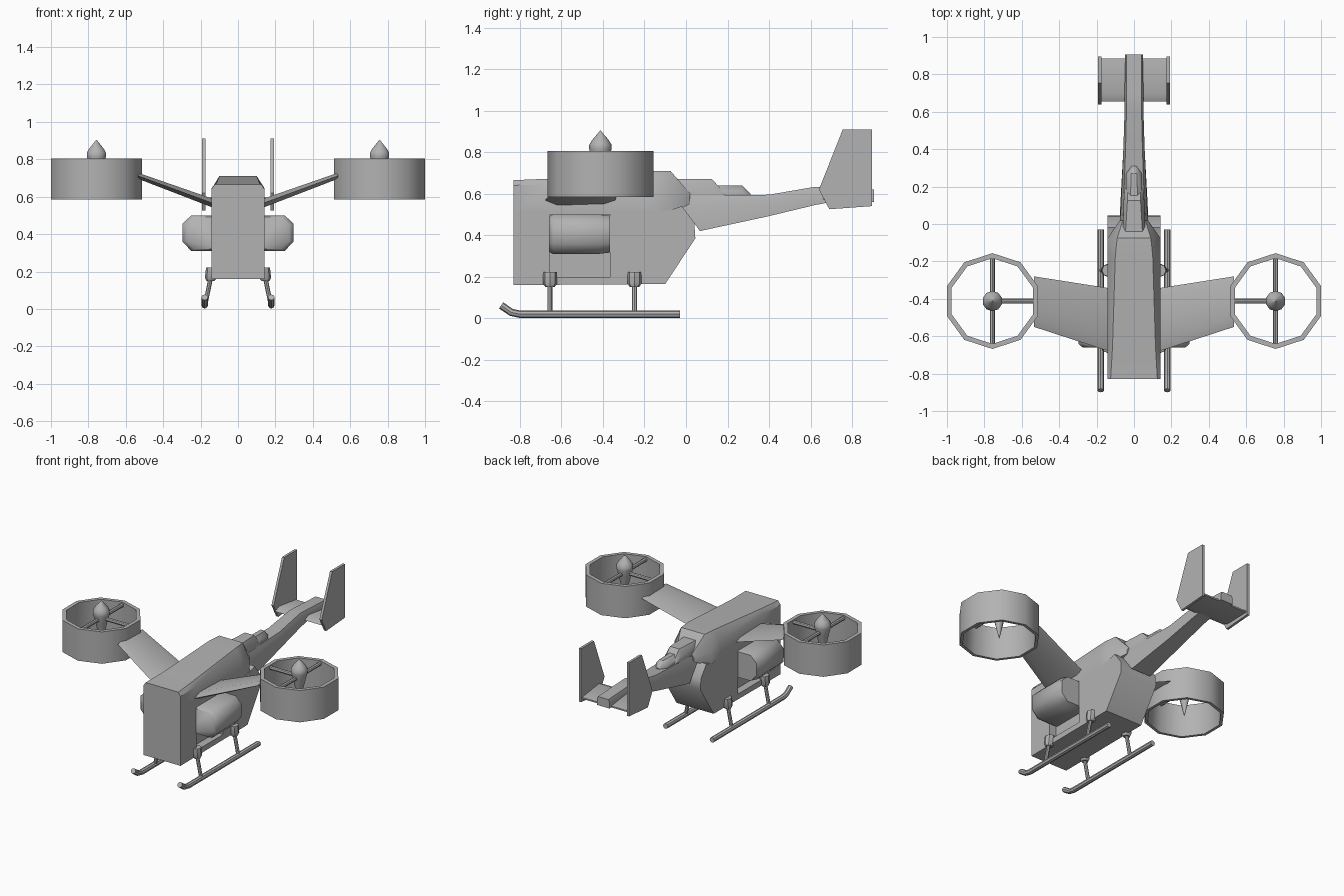
import bpy, bmesh, math
from mathutils import Vector

if "Cube" in bpy.data.objects:
    bpy.data.objects.remove(bpy.data.objects["Cube"])

grey = bpy.data.materials.new("plain_grey")
grey.diffuse_color = (0.45, 0.45, 0.45, 1)
grey.use_nodes = True
grey.node_tree.nodes["Principled BSDF"].inputs["Base Color"].default_value = grey.diffuse_color


def loft(name, rings, mirror=False, wrap=False, angle=40):
    """Skin a list of equal-length rings; cap the ends unless wrapped."""
    bm = bmesh.new()
    vs = [[bm.verts.new(p) for p in r] for r in rings]
    n = len(rings[0])
    for a, b in zip(vs, vs[1:] + ([vs[0]] if wrap else [])):
        for i in range(n):
            bm.faces.new((a[i], a[(i + 1) % n], b[(i + 1) % n], b[i]))
    if not wrap:
        bm.faces.new(vs[0])
        bm.faces.new(vs[-1])
    bmesh.ops.recalc_face_normals(bm, faces=bm.faces)
    me = bpy.data.meshes.new(name)
    bm.to_mesh(me)
    bm.free()
    me.materials.append(grey)
    ob = bpy.data.objects.new(name, me)
    bpy.context.collection.objects.link(ob)
    bpy.ops.object.select_all(action='DESELECT')
    ob.select_set(True)
    bpy.context.view_layer.objects.active = ob
    bpy.ops.object.shade_smooth_by_angle(angle=math.radians(angle))
    if mirror:
        m = ob.modifiers.new("mirror", 'MIRROR')
        m.use_clip = False
        m.use_mirror_merge = False
    return ob


def prism(name, profile, x0, x1, **kw):
    """Side profile (y, z) extruded across x."""
    return loft(name, [[(x, y, z) for y, z in profile] for x in (x0, x1)], **kw)


def rect(y0, y1, z0, z1):
    return [(y0, z0), (y1, z0), (y1, z1), (y0, z1)]


def disc(c, r, z, n=10):
    """Horizontal ring with a vertex on the y axis."""
    return [(c[0] + r * math.sin(2 * math.pi * i / n),
             c[1] + r * math.cos(2 * math.pi * i / n), z) for i in range(n)]


def tube(name, path, r, n=8, **kw):
    pts = [Vector(p) for p in path]
    rings = []
    for i, p in enumerate(pts):
        d = (pts[min(i + 1, len(pts) - 1)] - pts[max(i - 1, 0)]).normalized()
        u = d.cross(Vector((0, 0, 1) if abs(d.z) < 0.8 else (0, 1, 0))).normalized()
        v = d.cross(u)
        rings.append([p + r * (u * math.cos(2 * math.pi * k / n) +
                               v * math.sin(2 * math.pi * k / n)) for k in range(n)])
    return loft(name, rings, **kw)


def section(y, hw, zb, zs, zt, tw):
    """Six-sided body section with chamfered top."""
    return [(-hw, y, zb), (hw, y, zb), (hw, y, zs), (tw, y, zt), (-tw, y, zt), (-hw, y, zs)]


# Lower fuselage with side recesses
body = prism("fuselage", [(-.83, .16), (-.83, .52), (-.08, .52), (-.02, .54),
                          (.04, .46), (.045, .385), (-.10, .165)], -.142, .142)
cutter = prism("recess_cutter", rect(-.655, -.365, .20, .50), .09, .3, mirror=True)
cutter.hide_render = True
cutter.display_type = 'WIRE'
cut = body.modifiers.new("recess", 'BOOLEAN')
cut.operation = 'DIFFERENCE'
cut.solver = 'EXACT'
cut.object = cutter

# Upper cowl narrowing toward the tail
loft("upper_cowl", [section(-.83, .142, .51, .64, .665, .125),
                    section(-.66, .142, .51, .645, .672, .115),
                    section(-.17, .142, .505, .64, .71, .10),
                    section(-.075, .141, .505, .60, .71, .09),
                    section(.02, .075, .55, .575, .60, .06)])

# Tail boom, slanted at its front end
loft("tail_boom", [
    [(-.075, .067, .42), (.075, .067, .42), (.075, -.02, .54), (.06, -.01, .59),
     (-.06, -.01, .59), (-.075, -.02, .54)],
    section(.40, .057, .492, .56, .595, .045),
    section(.62, .05, .545, .60, .633, .04),
    section(.70, .05, .56, .60, .63, .04),
    section(.905, .048, .56, .60, .62, .04)])

# Engine fairing and exhaust on top of the boom
loft("engine_fairing", [section(-.04, .06, .58, .64, .67, .045),
                        section(.125, .055, .58, .63, .67, .035),
                        section(.19, .05, .58, .59, .60, .035)])
loft("exhaust", [section(.12, .045, .59, .61, .64, .02),
                 section(.27, .042, .59, .61, .64, .015),
                 section(.31, .012, .59, .595, .60, .006)])

# Tail plane and fins
prism("tail_plane", [(.655, .575), (.70, .595), (.885, .57), (.885, .56), (.70, .555)], -.18, .18)
prism("tail_fin", [(.755, .91), (.895, .91), (.895, .54), (.69, .525), (.64, .62)],
      .175, .192, mirror=True)

# Wings rising to the ducts
loft("wing", [[(x, y0, z), (x, y0 + .06, z + t), (x, y1 - .05, z + t * .7),
               (x, y1, z), (x, y1 - .05, z - t * .7), (x, y0 + .06, z - t)]
              for x, y0, y1, z, t in ((.12, -.685, -.345, .56, .024),
                                      (.535, -.55, -.28, .712, .016))], mirror=True)

# Rotor ducts, hubs and struts
C = (.757, -.412)
loft("rotor_duct", [disc(C, .256, .585), disc(C, .256, .805),
                    disc(C, .229, .805), disc(C, .236, .585)], mirror=True, wrap=True)
loft("rotor_hub", [disc(C, .002, .60), disc(C, .042, .77), disc(C, .054, .815),
                   disc(C, .054, .835), disc(C, .04, .858), disc(C, .002, .903)], mirror=True)
for name, dx, dy in (("strut_inner", -.235, 0), ("strut_rear", 0, .24), ("strut_front", 0, -.24)):
    tube("rotor_" + name, [(C[0], C[1], .785), (C[0] + dx, C[1] + dy, .785)], .013, mirror=True)

# Side pods sitting in the recesses
def pod_ring(y, s):
    shape = [(.08, .095), (.25, .095), (.297, .05), (.297, -.045), (.25, -.095), (.08, -.095)]
    return [(.08 + (x - .08) * s, y, .405 + z * s) for x, z in shape]

loft("side_pod", [pod_ring(-.66, .9), pod_ring(-.64, 1), pod_ring(-.42, 1), pod_ring(-.365, .93)],
     mirror=True, angle=50)

# Landing skids, legs and leg mounts
tube("skid", [(.178, -.03, .02), (.178, -.80, .02), (.178, -.84, .028), (.178, -.89, .062)],
     .018, mirror=True)
for name, y in (("front", -.655), ("rear", -.248)):
    tube(name + "_leg", [(.145, y, .17), (.176, y, .02)], .012, mirror=True)
    loft(name + "_leg_mount", [disc((.147, y), .022, .15, 8), disc((.143, y), .034, .168, 8),
                               disc((.137, y), .034, .222, 8)], mirror=True)
